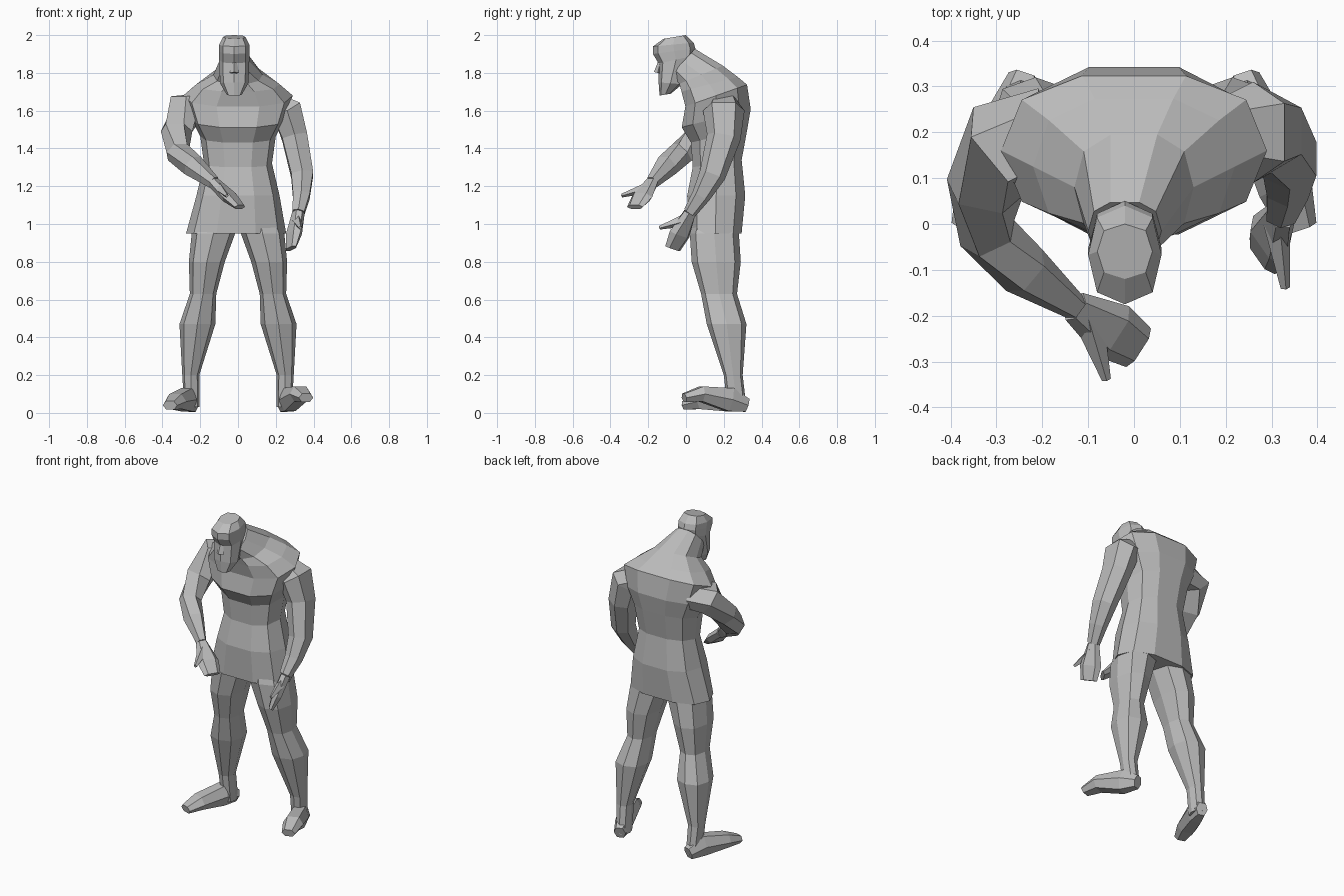
import bpy
from math import cos, sin, pi, copysign
from mathutils import Vector

default_cube = bpy.data.objects.get("Cube")
if default_cube:
    bpy.data.objects.remove(default_cube, do_unlink=True)

# single stone colour
grey = (.5, .5, .5, 1)
stone = bpy.data.materials.new("stone_grey")
stone.use_nodes = True
stone.diffuse_color = grey
stone.node_tree.nodes["Principled BSDF"].inputs["Base Color"].default_value = grey


def skin(name, rings):
    """Join a stack of equal-sized point rings into a closed, faceted body."""
    sides = len(rings[0])
    verts = [(p.x, p.y, max(p.z, 0)) for ring in rings for p in ring]
    faces = [tuple(reversed(range(sides))),
             tuple(range(len(verts) - sides, len(verts)))]
    for base in range(0, len(verts) - sides, sides):
        for i in range(sides):
            j = (i + 1) % sides
            faces.append((base + i, base + j, base + sides + j, base + sides + i))
    mesh = bpy.data.meshes.new(name)
    mesh.from_pydata(verts, [], faces)
    mesh.materials.append(stone)
    obj = bpy.data.objects.new(name, mesh)
    bpy.context.collection.objects.link(obj)


def outline(sides, power=.8):
    """Boxy unit outline; a power below one squares the corners."""
    for i in range(sides):
        angle = 2 * pi * i / sides
        yield [copysign(abs(v) ** power, v) for v in (cos(angle), sin(angle))]


def ring(half, front, back, z, x=0, lean=0, sides=8):
    """Slice of a body; lean raises its back edge above its front edge."""
    depth = (back - front) / 2
    return [Vector((x + half * u, front + depth * (v + 1), z + lean * (v + 1) / 2))
            for u, v in outline(sides)]


def limb(name, joints, widths, heights, up=(0, 0, 1), sides=6):
    """Sweep an oval section along joints, tapering by the given half sizes."""
    joints = [Vector(joint) for joint in joints]
    last = len(joints) - 1
    rings = []
    for i, (joint, width, height) in enumerate(zip(joints, widths, heights)):
        way = (joints[min(i + 1, last)] - joints[max(i - 1, 0)]).normalized()
        across = way.cross(Vector(up)).normalized()
        high = across.cross(way)
        rings.append([joint + across * u * width + high * v * height
                      for u, v in outline(sides)])
    skin(name, rings)


def hand(side, wrist, fingertips, thumb_tip, up):
    """Flat mitten palm with a pointed thumb."""
    wrist, fingertips = Vector(wrist), Vector(fingertips)
    knuckles = wrist.lerp(fingertips, .6)
    limb(side + "_hand", [wrist, knuckles, fingertips],
         widths=(.035, .065, .05), heights=(.03, .03, .015), up=up)
    limb(side + "_thumb", [wrist.lerp(fingertips, .2), thumb_tip],
         widths=(.035, .01), heights=(.03, .01), up=up, sides=4)


# hunched torso with the tunic skirt below and the neck flowing into the head
waist = ring(half=.18, front=.03, back=.3, z=1.3, lean=.04, sides=10)
skin("tunic_skirt", [
    ring(x=-.01, half=.265, front=.01, back=.3, z=.95, sides=10),
    ring(half=.22, front=0, back=.32, z=1.15, sides=10),
    waist,
])
skin("torso", [
    waist,
    ring(half=.2, front=.02, back=.33, z=1.43, lean=.07, sides=10),
    ring(half=.25, front=-.03, back=.35, z=1.51, lean=.1, sides=10),
    ring(half=.29, front=-.01, back=.33, z=1.62, lean=.12, sides=10),
    ring(half=.22, front=-.03, back=.28, z=1.7, lean=.08, sides=10),
    ring(half=.13, front=-.04, back=.2, z=1.74, lean=.1, sides=10),
    ring(x=-.02, half=.08, front=-.08, back=.05, z=1.79, lean=.14, sides=10),
])

# head with a full beard, jutting ahead of the shoulders
middle = -.02
skin("head", [
    ring(x=middle, half=.04, front=-.14, back=-.08, z=1.68, lean=.01),
    ring(x=middle, half=.075, front=-.145, back=-.02, z=1.75, lean=-.01),
    ring(x=middle, half=.08, front=-.145, back=.04, z=1.85, lean=.04),
    ring(x=middle, half=.08, front=-.175, back=.05, z=1.9, lean=.03),
    ring(x=middle, half=.08, front=-.175, back=.04, z=1.94, lean=.02),
    ring(x=middle, half=.06, front=-.12, back=0, z=1.98, lean=.02),
])
limb("nose", [(middle, -.13, 1.88), (middle, -.15, 1.8)],
     widths=(.01, .025), heights=(.01, .02), sides=4)

# bent right arm, reaching across the waist
right_wrist = (-.13, -.18, 1.22)
limb("right_arm",
     [(-.18, .2, 1.62), (-.28, .17, 1.61), (-.325, .08, 1.49),
      (-.32, -.02, 1.38), (-.24, -.1, 1.31), right_wrist],
     widths=(.1, .11, .085, .065, .06, .03),
     heights=(.08, .09, .07, .065, .06, .035))
hand("right", right_wrist, fingertips=(.01, -.27, 1.09),
     thumb_tip=(-.06, -.34, 1.15), up=(0, 0, 1))

# hanging left arm
left_wrist = (.32, .02, 1.06)
limb("left_arm",
     [(.2, .2, 1.62), (.26, .2, 1.6), (.3, .2, 1.46),
      (.34, .14, 1.26), (.335, .08, 1.15), left_wrist],
     widths=(.08, .11, .09, .07, .05, .035),
     heights=(.08, .09, .075, .065, .05, .035), up=(1, 0, 0))
hand("left", left_wrist, fingertips=(.28, -.07, .87),
     thumb_tip=(.33, -.14, .98), up=(1, .7, 0))

# legs, spread apart, with turned-out feet; the left toes are lifted
for name, side, toe_height in (("left", 1, .08), ("right", -1, .04)):
    skin(name + "_leg", [
        ring(x=side * .245, half=.04, front=.22, back=.32, z=.03),
        ring(x=side * .25, half=.045, front=.2, back=.3, z=.2),
        ring(x=side * .215, half=.095, front=.11, back=.32, z=.47),
        ring(x=side * .185, half=.07, front=.08, back=.27, z=.63),
        ring(x=side * .165, half=.095, front=.03, back=.29, z=.8),
        ring(x=side * .13, half=.115, front=.02, back=.28, z=.95),
        ring(x=side * .1, half=.08, front=.06, back=.25, z=1.1),
    ])
    limb(name + "_foot",
         [(side * .24, .32, .04), (side * .27, .23, .07),
          (side * .33, .08, toe_height + .02), (side * .36, -.01, toe_height)],
         widths=(.035, .055, .06, .04), heights=(.04, .07, .045, .025))
